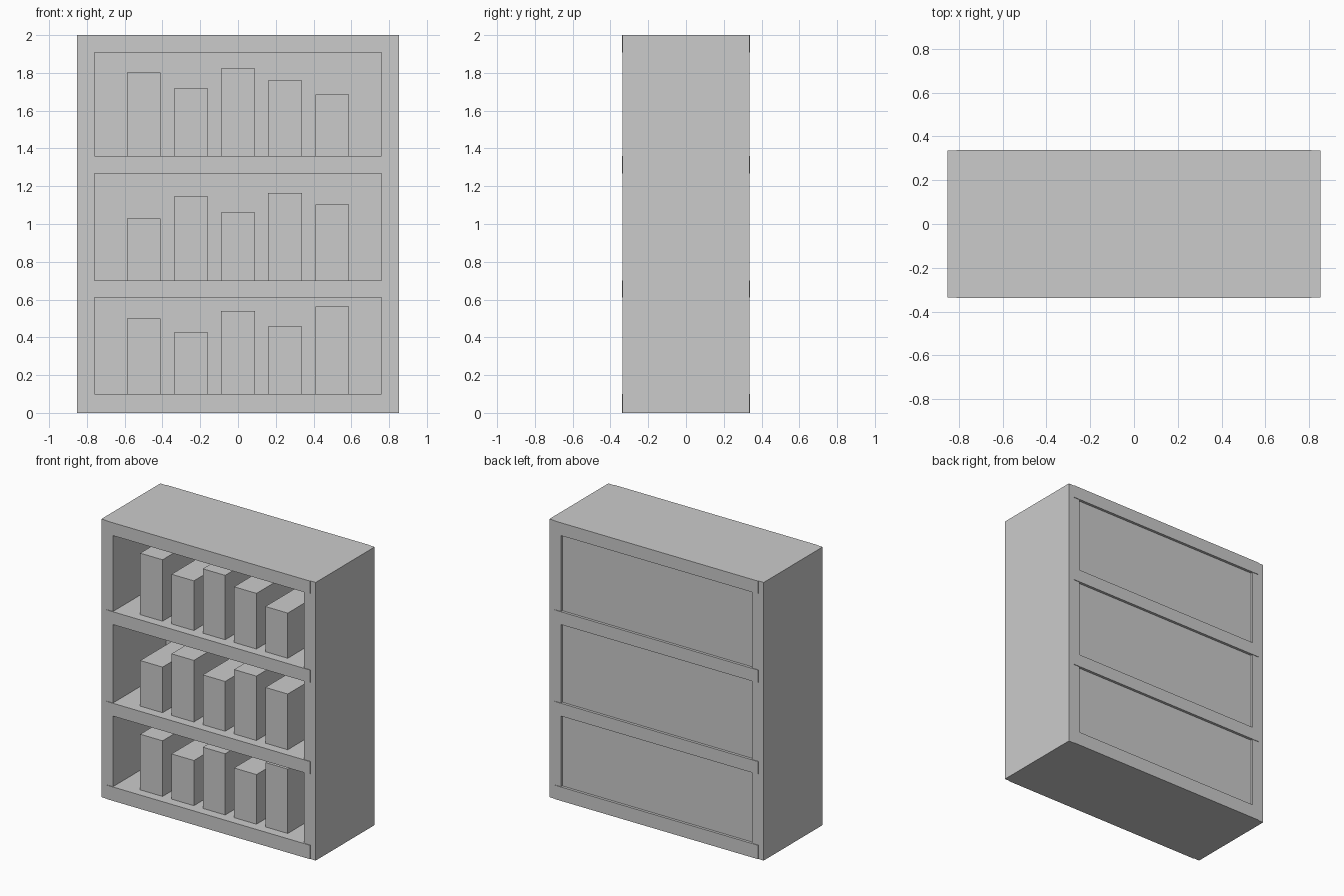
import bpy

if "Cube" in bpy.data.objects:
    bpy.data.objects.remove(bpy.data.objects["Cube"], do_unlink=True)

GREY = (0.6, 0.6, 0.6, 1.0)
grey = bpy.data.materials.new("plain grey")
grey.use_nodes = True
grey.diffuse_color = GREY
grey.node_tree.nodes["Principled BSDF"].inputs["Base Color"].default_value = GREY


def box(name, x, y, z):
    """Box from (min, max) pairs along each axis."""
    spans = (x, y, z)
    bpy.ops.mesh.primitive_cube_add(size=1, location=[(a + b) / 2 for a, b in spans])
    ob = bpy.context.object
    ob.name = name
    ob.scale = [b - a for a, b in spans]
    bpy.ops.object.transform_apply(location=False, rotation=False, scale=True)
    ob.data.materials.append(grey)
    return ob


WIDTH, INNER, SHELF_END = 0.853, 0.76, 0.81
SIDE_Y, SHELF_Y = 0.335, 0.339

# Side panels
box("left_side", (INNER, WIDTH), (-SIDE_Y, SIDE_Y), (0, 2))
box("right_side", (-WIDTH, -INNER), (-SIDE_Y, SIDE_Y), (0, 2))

# Horizontal boards, let into the sides and slightly proud of them
boards = {
    "bottom_board": (0, 0.1),
    "lower_shelf": (0.61, 0.702),
    "upper_shelf": (1.268, 1.36),
    "top_board": (1.908, 2),
}
for name, z in boards.items():
    box(name, (-SHELF_END, SHELF_END), (-SHELF_Y, SHELF_Y), z)

# Recessed back panel
box("back_panel", (-SHELF_END, SHELF_END), (0.27, 0.32), (0.05, 1.95))

# Books: top heights for each row, left to right
rows = {
    "bottom": (0.1, (0.5, 0.425, 0.54, 0.457, 0.563)),
    "middle": (0.702, (1.03, 1.145, 1.06, 1.165, 1.103)),
    "top": (1.36, (1.802, 1.717, 1.823, 1.76, 1.685)),
}
for row, (base, tops) in rows.items():
    for i, top in enumerate(tops):
        cx = (i - 2) * 0.249
        box(f"{row}_book_{i + 1}", (cx - 0.089, cx + 0.089), (-0.273, 0.27), (base, top))
